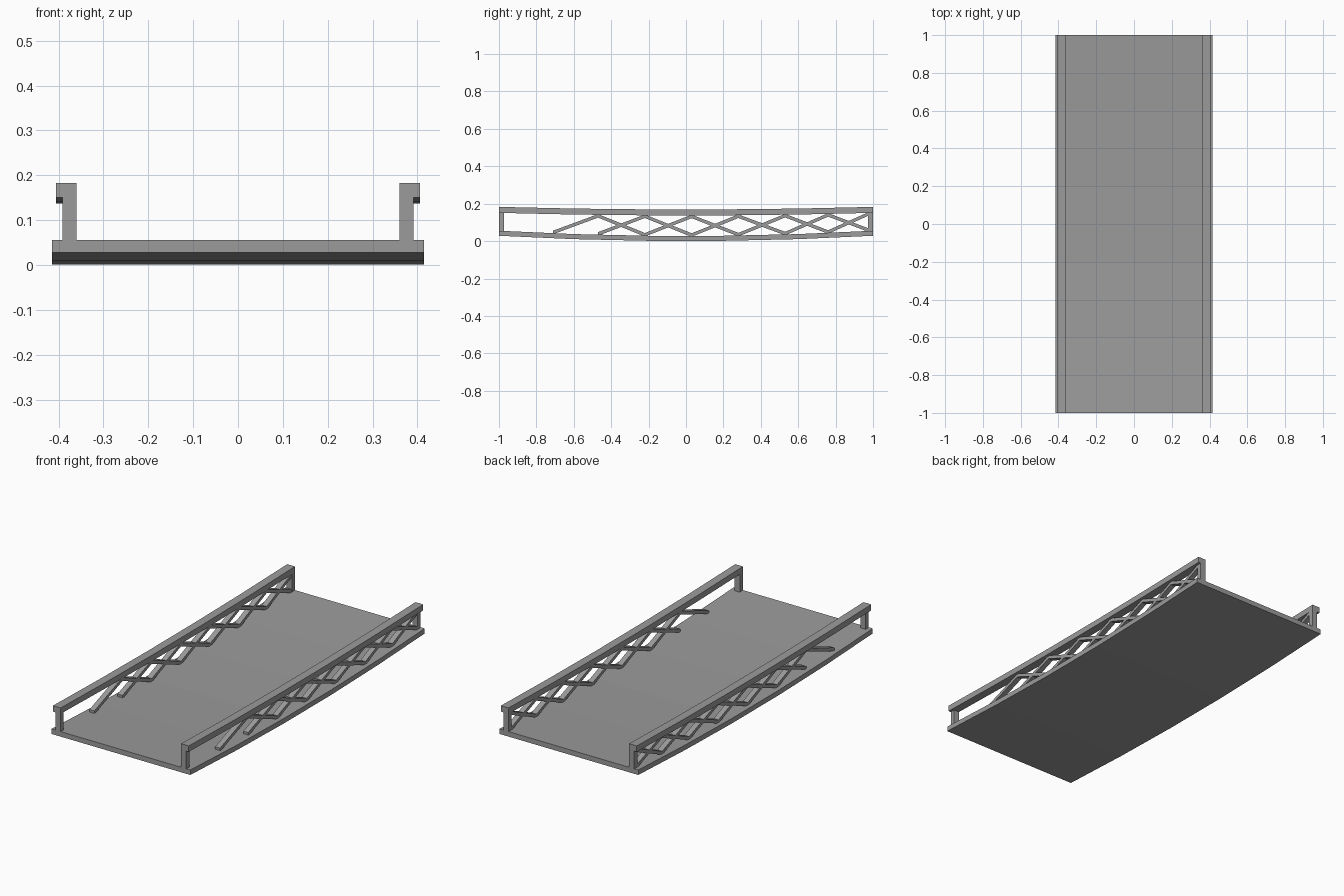
import bpy
import bmesh

cube = bpy.data.objects.get("Cube")
if cube:
    bpy.data.objects.remove(cube, do_unlink=True)

steel = bpy.data.materials.new("grey steel")
steel.use_nodes = True
GREY = (0.33, 0.33, 0.33, 1)
steel.diffuse_color = GREY
steel.node_tree.nodes["Principled BSDF"].inputs["Base Color"].default_value = GREY


def ribbon(name, path, height, x0, x1):
    """Solid strip along a (y, z) centre line, spanning x0 to x1."""
    bm = bmesh.new()
    rings = []
    for y, z in path:
        low, high = z - height / 2, z + height / 2
        corners = ((x0, low), (x1, low), (x1, high), (x0, high))
        rings.append([bm.verts.new((x, y, h)) for x, h in corners])
    for a, b in zip(rings, rings[1:]):
        for i in range(4):
            j = (i + 1) % 4
            bm.faces.new((a[i], a[j], b[j], b[i]))
    bm.faces.new(rings[0])
    bm.faces.new(rings[-1])
    bmesh.ops.recalc_face_normals(bm, faces=bm.faces)
    mesh = bpy.data.meshes.new(name)
    bm.to_mesh(mesh)
    bm.free()
    mesh.materials.append(steel)
    obj = bpy.data.objects.new(name, mesh)
    bpy.context.collection.objects.link(obj)
    return obj


def deck_z(y):
    return 0.014 + 0.028 * y * y


def rail_z(y):
    return 0.153 + 0.014 * y * y


STATIONS = [-1, -0.6, -0.2, 0.2, 0.6, 1]
DECK_H, RAIL_H, BRACE_H = 0.027, 0.032, 0.019

# Gently sagging deck
ribbon("deck", [(y, deck_z(y)) for y in STATIONS], DECK_H, -0.415, 0.415)

# Lattice nodes: two interleaved zigzags share these stations
NODES = [-0.71, -0.47, -0.22, 0.03, 0.28, 0.53, 0.76, 0.975]


def zigzag(nodes):
    path = []
    for i, y in enumerate(nodes):
        if i % 2:
            path.append((y, rail_z(y) - RAIL_H / 2 - 0.005))
        else:
            path.append((y, deck_z(y) + DECK_H / 2 + 0.005))
    return path


for side, s in (("left", 1), ("right", -1)):
    # Handrail overhangs the posts on the outside
    ribbon(side + "_handrail", [(y, rail_z(y)) for y in STATIONS],
           RAIL_H, s * 0.36, s * 0.406)
    # End posts
    for end, e in (("front", -1), ("back", 1)):
        low, high = deck_z(e), rail_z(e)
        ribbon(f"{side}_{end}_post",
               [(e, (low + high) / 2), (e * 0.973, (low + high) / 2)],
               high - low, s * 0.36, s * 0.391)
    # Crossing lattice braces
    for label, first in (("outer", 0), ("inner", 1)):
        ribbon(f"{side}_{label}_lattice", zigzag(NODES[first:]),
               BRACE_H, s * 0.361, s * 0.39)
